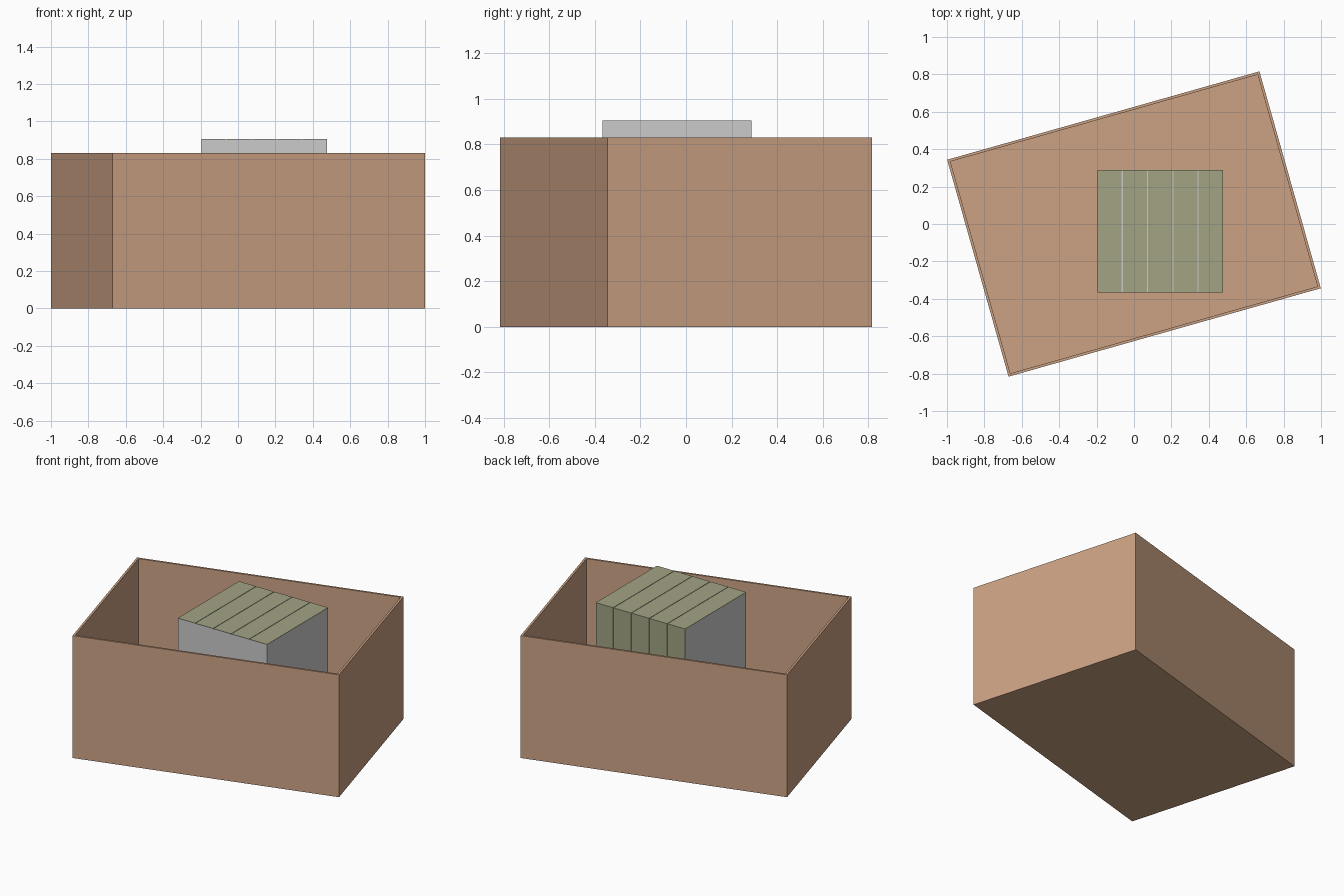
import bpy, bmesh, math

if "Cube" in bpy.data.objects:
    bpy.data.objects.remove(bpy.data.objects["Cube"])

BOX_W, BOX_D, BOX_H = 1.735, 1.205, 0.83
WALL = 0.02
ANGLE = math.radians(15.8)


def material(name, color):
    m = bpy.data.materials.new(name)
    m.diffuse_color = color
    m.use_nodes = True
    m.node_tree.nodes["Principled BSDF"].inputs["Base Color"].default_value = m.diffuse_color
    return m


def block(name, lo, hi, mat=None):
    """Axis-aligned block between two corners."""
    bm = bmesh.new()
    bmesh.ops.create_cube(bm, size=1)
    for v in bm.verts:
        v.co = [(a + b) / 2 + c * (b - a) for a, b, c in zip(lo, hi, v.co)]
    return finish(name, bm, mat)


def finish(name, bm, mat=None):
    me = bpy.data.meshes.new(name)
    bm.to_mesh(me)
    bm.free()
    ob = bpy.data.objects.new(name, me)
    bpy.context.collection.objects.link(ob)
    if mat:
        me.materials.append(mat)
    return ob


card = material("cardboard", (0.60, 0.36, 0.23, 1))
green = material("sage", (0.36, 0.37, 0.23, 1))

# Open carton: block with its top inset and sunk to the floor
bm = bmesh.new()
bmesh.ops.create_cube(bm, size=1)
bmesh.ops.scale(bm, vec=(BOX_W, BOX_D, BOX_H), verts=bm.verts)
bmesh.ops.translate(bm, vec=(0, 0, BOX_H / 2), verts=bm.verts)
top = max(bm.faces, key=lambda f: f.calc_center_median().z)
bmesh.ops.inset_region(bm, faces=[top], thickness=WALL)
inner = bmesh.ops.extrude_discrete_faces(bm, faces=[top])["faces"][0]
bmesh.ops.translate(bm, vec=(0, 0, WALL - BOX_H), verts=inner.verts)
carton = finish("carton", bm, card)
carton.rotation_euler.z = ANGLE

# Grey contents standing on the carton floor
X0, X1, Y0, Y1, Z1 = -0.195, 0.475, -0.367, 0.285, 0.902
block("contents", (X0, Y0, WALL), (X1, Y1, Z1))

# Five thin green strips over the top and down the back
STRIPS, GAP, SKIN = 5, 0.006, 0.003
pitch = (X1 - X0 + GAP) / STRIPS
for i in range(STRIPS):
    a = X0 + i * pitch
    b = a + pitch - GAP
    block(f"top_strip_{i + 1}", (a, Y0, Z1), (b, Y1, Z1 + SKIN), green)
    block(f"back_strip_{i + 1}", (a, Y1, WALL), (b, Y1 + SKIN, Z1 + SKIN), green)
